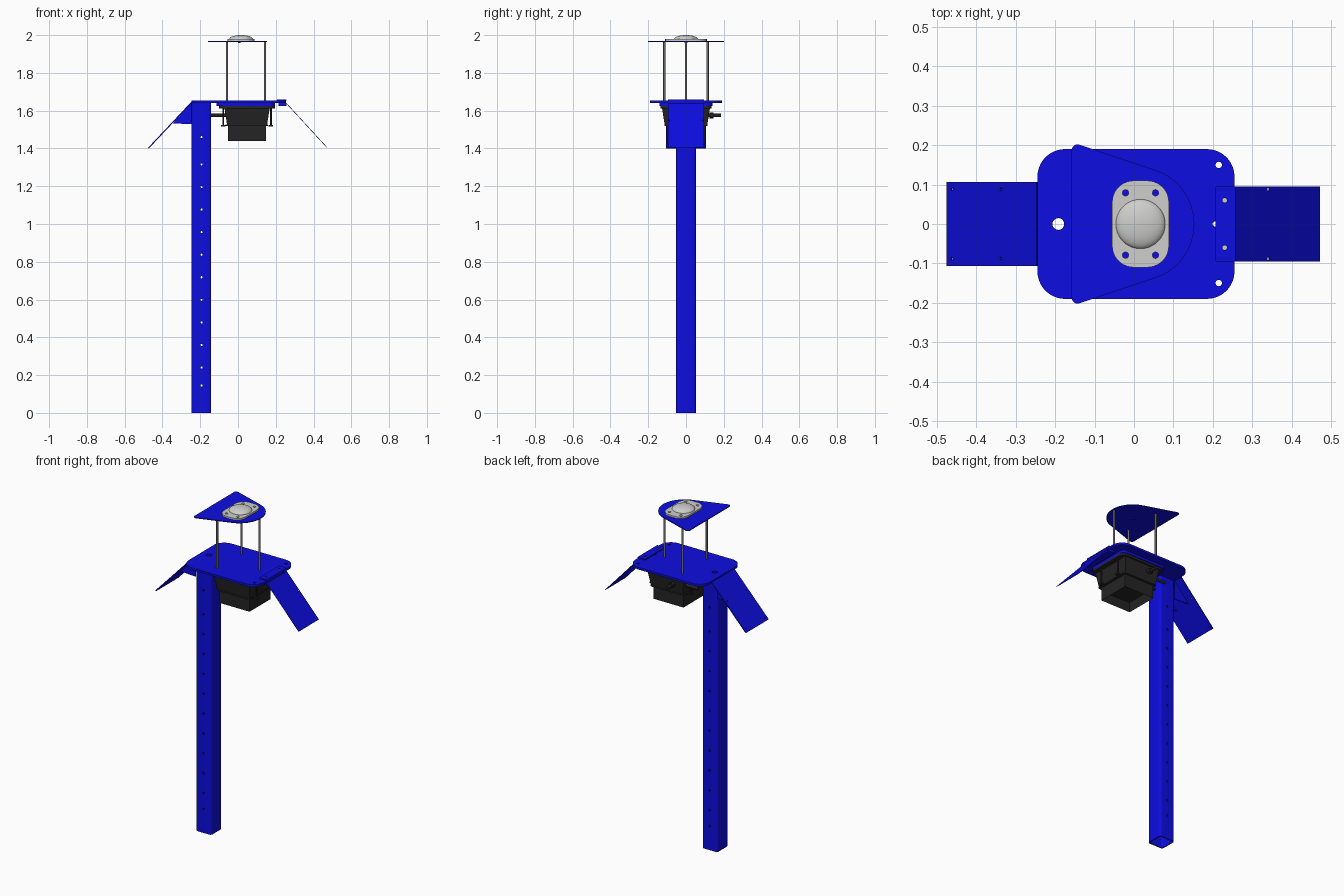
import bpy, bmesh
from math import cos, sin, radians, atan2, hypot, pi
from mathutils import Matrix

cube = bpy.data.objects.get("Cube")
if cube:
    bpy.data.objects.remove(cube, do_unlink=True)


def material(name, rgb):
    m = bpy.data.materials.new(name)
    m.use_nodes = True
    m.diffuse_color = (*rgb, 1)
    m.node_tree.nodes["Principled BSDF"].inputs["Base Color"].default_value = (*rgb, 1)
    return m


BLUE = material("blue paint", (0.004, 0.004, 0.75))
BLACK = material("black plastic", (0.018, 0.018, 0.018))
GREY = material("light grey", (0.62, 0.62, 0.61))
STEEL = material("dull steel", (0.17, 0.16, 0.15))


def arc(cx, cy, r, a0, a1, n=10):
    angles = [radians(a0 + (a1 - a0) * i / n) for i in range(n + 1)]
    return [(cx + r * cos(a), cy + r * sin(a)) for a in angles]


def circle(cx, cy, r, n=20):
    return arc(cx, cy, r, 0, 360, n)[:-1]


def rounded(x0, x1, y0, y1, r):
    return (arc(x1 - r, y1 - r, r, 0, 90) + arc(x0 + r, y1 - r, r, 90, 180)
            + arc(x0 + r, y0 + r, r, 180, 270) + arc(x1 - r, y0 + r, r, 270, 360))


def add(name, mesh, mat, smooth=True):
    ob = bpy.data.objects.new(name, mesh)
    bpy.context.collection.objects.link(ob)
    mesh.materials.clear()
    mesh.materials.append(mat)
    if smooth:
        bpy.ops.object.select_all(action='DESELECT')
        ob.select_set(True)
        bpy.context.view_layer.objects.active = ob
        bpy.ops.object.shade_smooth_by_angle(angle=radians(35))
    return ob


def plate(name, loops, thick, mat, matrix):
    """Flat outline with holes, extruded evenly about its own plane."""
    cu = bpy.data.curves.new(name, 'CURVE')
    cu.dimensions, cu.fill_mode, cu.extrude = '2D', 'BOTH', thick / 2
    for pts in loops:
        s = cu.splines.new('POLY')
        s.points.add(len(pts) - 1)
        for p, (x, y) in zip(s.points, pts):
            p.co = (x, y, 0, 1)
        s.use_cyclic_u = True
    tmp = bpy.data.objects.new(name + " outline", cu)
    bpy.context.collection.objects.link(tmp)
    dg = bpy.context.evaluated_depsgraph_get()
    mesh = bpy.data.meshes.new_from_object(tmp.evaluated_get(dg))
    bpy.data.objects.remove(tmp, do_unlink=True)
    bm = bmesh.new()
    bm.from_mesh(mesh)
    bmesh.ops.remove_doubles(bm, verts=bm.verts, dist=1e-5)
    bmesh.ops.recalc_face_normals(bm, faces=bm.faces)
    bmesh.ops.transform(bm, matrix=matrix, verts=bm.verts)
    bm.to_mesh(mesh)
    bm.free()
    return add(name, mesh, mat)


def level(name, loops, z0, z1, mat):
    return plate(name, loops, z1 - z0, mat, Matrix.Translation((0, 0, (z0 + z1) / 2)))


def cylinder(name, p, r, length, axis, mat, n=16):
    bm = bmesh.new()
    bmesh.ops.create_cone(bm, cap_ends=True, segments=n, radius1=r, radius2=r, depth=length)
    rot = {'X': Matrix.Rotation(pi / 2, 4, 'Y'), 'Y': Matrix.Rotation(pi / 2, 4, 'X'),
           'Z': Matrix.Identity(4)}[axis]
    bmesh.ops.transform(bm, matrix=Matrix.Translation(p) @ rot, verts=bm.verts)
    mesh = bpy.data.meshes.new(name)
    bm.to_mesh(mesh)
    bm.free()
    return add(name, mesh, mat)


def box(name, x0, x1, y0, y1, z0, z1, mat, inset=0.0, recess=0.0):
    """Box whose bottom may be narrower, with an optional recess in the bottom."""
    bm = bmesh.new()
    bmesh.ops.create_cube(bm, size=1)
    for v in bm.verts:
        sx, sy, sz = (c > 0 for c in v.co)
        d = 0 if sz else inset
        v.co = (x1 - d if sx else x0 + d, y1 - d if sy else y0 + d, z1 if sz else z0)
    if recess:
        bm.normal_update()
        low = min(bm.faces, key=lambda f: f.calc_center_median().z)
        bmesh.ops.inset_individual(bm, faces=[low], thickness=0.018)
        for v in low.verts:
            v.co.z += recess
    mesh = bpy.data.meshes.new(name)
    bm.to_mesh(mesh)
    bm.free()
    return add(name, mesh, mat, False)


# Hollow square post with a row of drilled holes
post = level("post", [rounded(-0.245, -0.142, -0.052, 0.052, 0.014),
                      rounded(-0.239, -0.148, -0.046, 0.046, 0.009)], 0, 1.642, BLUE)
heights = [0.145 + 0.095 * (i > 0) + 0.1195 * max(i - 1, 0) for i in range(11)] + [1.46]
drill_bm = bmesh.new()
for z in heights:
    bmesh.ops.create_cone(drill_bm, cap_ends=True, segments=12, radius1=0.006, radius2=0.006, depth=0.2,
                          matrix=Matrix.Translation((-0.193, 0, z)) @ Matrix.Rotation(pi / 2, 4, 'X'))
drill_mesh = bpy.data.meshes.new("hole cutter")
drill_bm.to_mesh(drill_mesh)
drill_bm.free()
drill = add("hole_cutter", drill_mesh, BLUE, False)
drill.hide_render = True
drill.hide_set(True)
cut = post.modifiers.new("holes", 'BOOLEAN')
cut.object, cut.solver = drill, 'EXACT'

# Deck plate
level("deck", [rounded(-0.245, 0.255, -0.19, 0.19, 0.07), circle(-0.192, 0, 0.015),
               circle(0.215, 0.15, 0.008), circle(0.215, -0.15, 0.008),
               circle(0.205, 0, 0.006)], 1.64, 1.653, BLUE)

# Open frames under the deck that carry the housing
level("deck_collar", [rounded(-0.115, 0.195, -0.14, 0.14, 0.03),
                      rounded(-0.06, 0.15, -0.1, 0.1, 0.02)], 1.625, 1.64, BLUE)
level("housing_frame", [rounded(-0.1, 0.195, -0.135, 0.135, 0.03),
                        rounded(-0.06, 0.15, -0.1, 0.1, 0.02)], 1.612, 1.625, BLACK)

# Housing: tapered upper body, lip, and recessed lower body
box("housing_upper", -0.072, 0.168, -0.127, 0.127, 1.525, 1.615, BLACK, inset=0.014)
level("housing_lip", [rounded(-0.065, 0.16, -0.115, 0.115, 0.01)], 1.518, 1.526, BLACK)
box("housing_lower", -0.053, 0.147, -0.1, 0.1, 1.44, 1.52, BLACK, recess=0.05)
for x in (-0.078, 0.174):
    for y in (-0.07, 0.07):
        cylinder("housing_clip", (x, y, 1.568), 0.005, 0.09, 'Z', BLACK, 8)
        box("clip_foot", x - 0.012, x + 0.012, y - 0.01, y + 0.01, 1.516, 1.525, BLACK)
cylinder("side_connector", (-0.1, 0.09, 1.575), 0.009, 0.09, 'X', BLACK)
cylinder("back_connector", (0.0, 0.145, 1.575), 0.009, 0.08, 'Y', BLACK)
cylinder("back_connector_nut", (0.0, 0.135, 1.575), 0.016, 0.022, 'Y', BLACK, 6)


# Sloping wing panels on both ends
def wing(name, top, tip, half, thick, hole_x):
    dx, dz = tip[0] - top[0], tip[1] - top[1]
    length = hypot(dx, dz)
    m = Matrix.Translation((top[0], 0, top[1])) @ Matrix.Rotation(-atan2(dz, dx), 4, 'Y')
    holes = [circle((hx - top[0]) / dx * length, s * 0.088, 0.004, 10)
             for hx in hole_x for s in (-1, 1)]
    plate(name, [[(0, -half), (length, -half), (length, half), (0, half)]] + holes, thick, BLUE, m)


wing("right_wing", (-0.245, 1.645), (-0.474, 1.402), 0.107, 0.006, (-0.335, -0.46))
wing("left_wing", (0.257, 1.638), (0.471, 1.405), 0.095, 0.003, (0.34,))
for y in (-0.05, 0.05):
    plate("wing_gusset", [[(-0.245, 1.643), (-0.345, 1.533), (-0.245, 1.528)]], 0.005, BLUE,
          Matrix.Translation((0, y, 0)) @ Matrix.Rotation(pi / 2, 4, 'X'))

# Clamp holding the left wing to the deck edge
level("wing_clamp", [rounded(0.207, 0.257, -0.095, 0.095, 0.003)]
      + [circle(0.23, s * 0.06, 0.006) for s in (-1, 1)], 1.653, 1.659, BLUE)
box("clamp_lip", 0.215, 0.257, -0.095, 0.095, 1.625, 1.64, BLUE)
for y in (-0.06, 0.06):
    level("clamp_hole_face", [circle(0.23, y, 0.006)], 1.653, 1.655, GREY)

# Three support rods
for x, y in ((-0.058, -0.115), (-0.058, 0.115), (0.143, 0)):
    cylinder("support_rod", (x, y, 1.803), 0.006, 0.325, 'Z', STEEL, 12)

# Thin canopy with two pointed corners and one round end
level("canopy", [arc(-0.143, 0.187, 0.015, 71, 180) + arc(-0.143, -0.187, 0.015, 180, 289)
                 + arc(0.009, 0, 0.144, -71, 71, 32)], 1.964, 1.969, BLUE)
box("canopy_stub", 0.0, 0.014, -0.007, 0.007, 1.957, 1.965, BLUE)

# Antenna base and dome
cx = 0.0165
level("antenna_base", [rounded(cx - 0.072, cx + 0.072, -0.11, 0.11, 0.055)]
      + [circle(cx + sx * 0.038, sy * 0.079, 0.008) for sx in (-1, 1) for sy in (-1, 1)],
      1.969, 1.979, GREY)
bm = bmesh.new()
bmesh.ops.create_uvsphere(bm, u_segments=40, v_segments=20, radius=1)
bmesh.ops.bisect_plane(bm, geom=bm.verts[:] + bm.edges[:] + bm.faces[:], plane_co=(0, 0, 0),
                       plane_no=(0, 0, 1), clear_inner=True)
bmesh.ops.transform(bm, verts=bm.verts, matrix=Matrix.Translation((cx, 0, 1.978))
                    @ Matrix.Diagonal((0.063, 0.063, 0.022, 1)))
dome = bpy.data.meshes.new("antenna dome")
bm.to_mesh(dome)
bm.free()
add("antenna_dome", dome, GREY)
